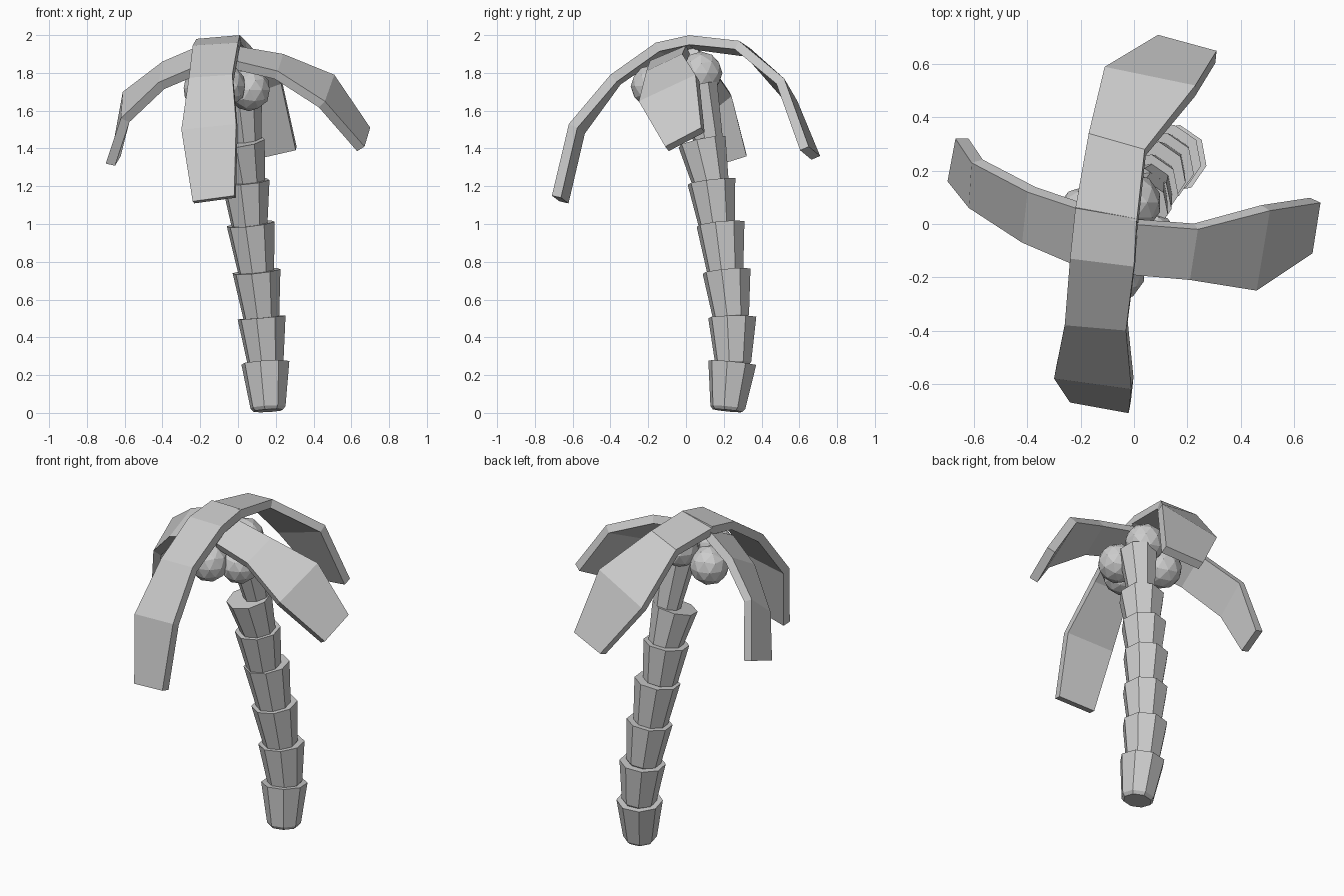
import bpy, bmesh, math
from mathutils import Vector, Matrix

if "Cube" in bpy.data.objects:
    bpy.data.objects.remove(bpy.data.objects["Cube"])


def finish(bm, name):
    bmesh.ops.recalc_face_normals(bm, faces=bm.faces)
    me = bpy.data.meshes.new(name)
    bm.to_mesh(me)
    bm.free()
    ob = bpy.data.objects.new(name, me)
    bpy.context.collection.objects.link(ob)
    return ob


def trunk_segment(name, base, top, r0, r1, sides=8):
    """Flared octagonal block aligned to the line base -> top."""
    base, top = Vector(base), Vector(top)
    axis = top - base
    rot = Vector((0, 0, 1)).rotation_difference(axis)
    bm = bmesh.new()
    rings = []
    for t, r in ((0, r0 * 0.85), (0.07, r0), (1, r1)):
        ring = []
        for i in range(sides):
            a = math.radians(33) + i * math.tau / sides
            p = Vector((r * math.cos(a), r * math.sin(a), t * axis.length))
            ring.append(bm.verts.new(base + rot @ p))
        rings.append(ring)
    for lo, hi in zip(rings, rings[1:]):
        for i in range(sides):
            j = (i + 1) % sides
            bm.faces.new((lo[i], lo[j], hi[j], hi[i]))
    bm.faces.new(rings[0][::-1])
    bm.faces.new(rings[-1])
    return finish(bm, name)


def frond(name, left, right, thick=0.05):
    """Bent slab between two edge paths, thickened downwards."""
    n = len(left)
    faces = [(i, n + i, n + i + 1, i + 1) for i in range(n - 1)]
    me = bpy.data.meshes.new(name)
    me.from_pydata(left + right, [], faces)
    ob = bpy.data.objects.new(name, me)
    bpy.context.collection.objects.link(ob)
    mod = ob.modifiers.new("thickness", 'SOLIDIFY')
    mod.thickness = thick
    mod.offset = -1
    return ob


# Trunk: seven stacked flared blocks (base, top, radii)
trunk = [
    ((0.16, 0.22, 0.012), (0.145, 0.245, 0.265), 0.095, 0.13),
    ((0.147, 0.25, 0.25), (0.125, 0.245, 0.505), 0.098, 0.13),
    ((0.125, 0.24, 0.49), (0.098, 0.215, 0.75), 0.098, 0.13),
    ((0.098, 0.21, 0.73), (0.067, 0.183, 1.00), 0.098, 0.13),
    ((0.062, 0.165, 0.98), (0.04, 0.135, 1.225), 0.098, 0.13),
    ((0.05, 0.135, 1.20), (0.015, 0.085, 1.435), 0.098, 0.13),
    ((0.05, 0.125, 1.41), (0.02, 0.06, 1.73), 0.078, 0.11),
]
for k, seg in enumerate(trunk):
    trunk_segment(f"trunk_segment_{k + 1}", *seg)

# Coconuts under the crown
for k, pos in enumerate([(-0.01, 0.08, 1.80), (0.06, -0.07, 1.71),
                         (-0.07, -0.18, 1.73), (-0.18, 0.03, 1.72)]):
    bm = bmesh.new()
    bmesh.ops.create_icosphere(bm, subdivisions=2, radius=0.113,
                               matrix=Matrix.Translation(pos))
    finish(bm, f"coconut_{k + 1}")

# Fronds: left and right edges seen looking outwards from the crown
frond("front_frond",
      [(0.01, 0.02, 2.0), (0.0, -0.16, 1.96), (-0.03, -0.40, 1.79),
       (-0.01, -0.62, 1.53), (-0.02, -0.71, 1.15)],
      [(-0.22, 0.06, 1.98), (-0.24, -0.13, 1.945), (-0.26, -0.38, 1.775),
       (-0.30, -0.58, 1.50), (-0.24, -0.67, 1.12)])
frond("back_frond",
      [(-0.22, 0.06, 1.97), (-0.17, 0.34, 1.93), (-0.11, 0.59, 1.65),
       (0.09, 0.71, 1.36)],
      [(0.01, 0.01, 2.0), (0.04, 0.28, 1.97), (0.23, 0.52, 1.77),
       (0.31, 0.65, 1.41)])
frond("right_frond",
      [(-0.02, 0.0, 1.945), (0.24, -0.02, 1.90), (0.51, 0.05, 1.79),
       (0.70, 0.08, 1.51)],
      [(-0.02, -0.19, 1.865), (0.21, -0.21, 1.81), (0.46, -0.25, 1.65),
       (0.67, -0.11, 1.41)])
frond("left_frond",
      [(-0.21, -0.16, 1.84), (-0.42, -0.07, 1.75), (-0.62, 0.06, 1.56),
       (-0.70, 0.16, 1.32)],
      [(-0.19, 0.05, 1.95), (-0.40, 0.12, 1.86), (-0.61, 0.23, 1.70),
       (-0.67, 0.32, 1.37)])
